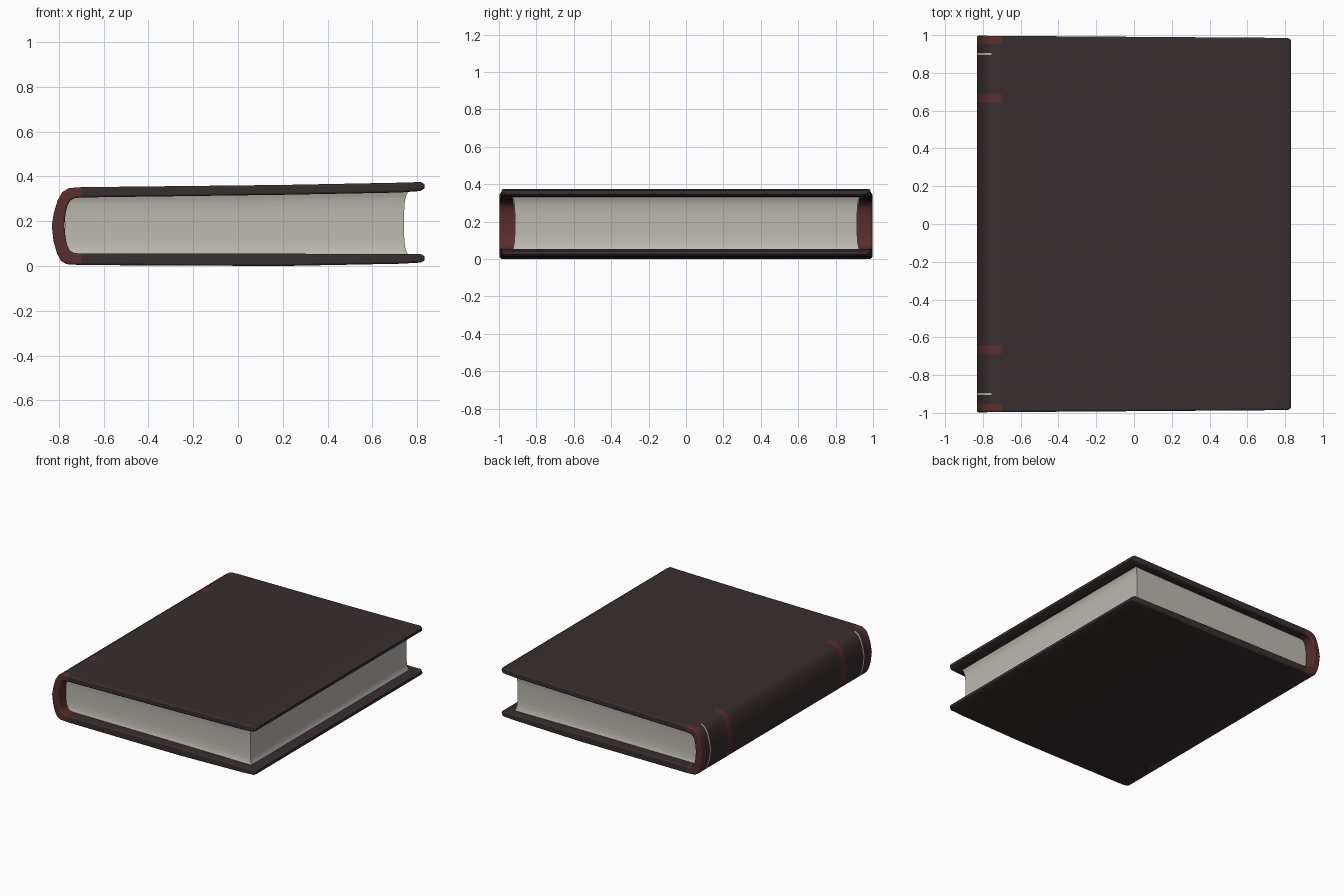
import bpy, bmesh

if "Cube" in bpy.data.objects:
    bpy.data.objects.remove(bpy.data.objects["Cube"])


def material(name, rgb):
    m = bpy.data.materials.new(name)
    m.diffuse_color = (*rgb, 1)
    m.use_nodes = True
    m.node_tree.nodes["Principled BSDF"].inputs["Base Color"].default_value = m.diffuse_color
    return m


DARK = material("dark brown leather", (0.040, 0.027, 0.028))
RED = material("dark red leather", (0.100, 0.028, 0.028))
PAPER = material("grey paper", (0.50, 0.485, 0.435))


def make_object(name, bm, mats):
    bmesh.ops.recalc_face_normals(bm, faces=bm.faces)
    me = bpy.data.meshes.new(name)
    bm.to_mesh(me)
    bm.free()
    for m in mats:
        me.materials.append(m)
    ob = bpy.data.objects.new(name, me)
    bpy.context.collection.objects.link(ob)
    bpy.context.view_layer.objects.active = ob
    ob.select_set(True)
    bpy.ops.object.shade_smooth_by_angle(angle=0.7)
    ob.select_set(False)
    return ob


# Cover cross-section (x, z): outer and inner lines, top tip -> spine -> bottom tip
outer = [(.832, .366), (.815, .375), (.72, .372), (.2, .362), (-.70, .352),
         (-.755, .348), (-.785, .330), (-.805, .295), (-.822, .24), (-.832, .18),
         (-.824, .11), (-.808, .055), (-.79, .022), (-.765, .008),
         (-.70, .004), (.2, .0), (.72, .010), (.815, .015), (.832, .024)]
inner = [(.832, .346), (.815, .335), (.72, .328), (.2, .318), (-.70, .306),
         (-.730, .303), (-.750, .292), (-.762, .27), (-.771, .23), (-.775, .18),
         (-.771, .13), (-.764, .095), (-.752, .07), (-.732, .058),
         (-.70, .055), (.2, .055), (.72, .053), (.815, .054), (.832, .044)]
half = [.64, .69, .894, .906, .95, .997]
stations = [-y for y in reversed(half)] + half


def taper(x, y):
    # boards get slightly shorter toward the fore edge, with rounded corners
    s = 1 - .012 * (x + .83) / 1.66
    if x > .83:
        s -= .012
    return y * s


bm = bmesh.new()
rings = []
for y in stations:
    rings.append([[bm.verts.new((x, taper(x, y), z)) for x, z in line]
                  for line in (outer, inner)])
n = len(outer)
spine = range(4, 14)
for k in range(len(stations) - 1):
    (oa, ia), (ob_, ib) = rings[k], rings[k + 1]
    mid = abs(stations[k] + stations[k + 1]) / 2
    for i in range(n - 1):
        f = bm.faces.new((oa[i], oa[i + 1], ob_[i + 1], ob_[i]))
        # painted bands across the spine
        if i in spine and (mid > .95 or .64 < mid < .69):
            f.material_index = 1
        elif i in range(5, 13) and .894 < mid < .906:
            f.material_index = 2
        g = bm.faces.new((ia[i], ib[i], ib[i + 1], ia[i + 1]))
        if i in spine:
            g.material_index = 1
    for i in (0, n - 1):
        bm.faces.new((oa[i], ob_[i], ib[i], ia[i]))
# end caps, red around the spine
for o, inn in (rings[0], rings[-1]):
    for i in range(n - 1):
        f = bm.faces.new((o[i], inn[i], inn[i + 1], o[i + 1]))
        f.material_index = 1 if i in spine else 0
cover = make_object("book_cover", bm, (DARK, RED, PAPER))
bev = cover.modifiers.new("rounded rim", 'BEVEL')
bev.width = .009
bev.segments = 3
bev.limit_method = 'ANGLE'
bev.angle_limit = 1.25

# Page block: stacked rows, with gently hollow edges that flare at the boards
bm = bmesh.new()
rows = []
for t in (0, .06, .14, .3, .5, .7, .86, .94, 1):
    flare = abs(2 * t - 1) ** 5
    xr, yw = .742 + .018 * flare, .915 + .013 * flare
    row = []
    for x, y in ((-.772, -yw), (xr, -yw), (xr, yw), (-.772, yw)):
        top = .309 + .022 * (x + .77) / 1.5
        row.append(bm.verts.new((x, y, .050 + (top - .050) * t)))
    rows.append(row)
for a, b in zip(rows, rows[1:]):
    for i in range(4):
        j = (i + 1) % 4
        bm.faces.new((a[i], a[j], b[j], b[i]))
bm.faces.new(rows[0])
bm.faces.new(rows[-1])
make_object("page_block", bm, (PAPER,))
